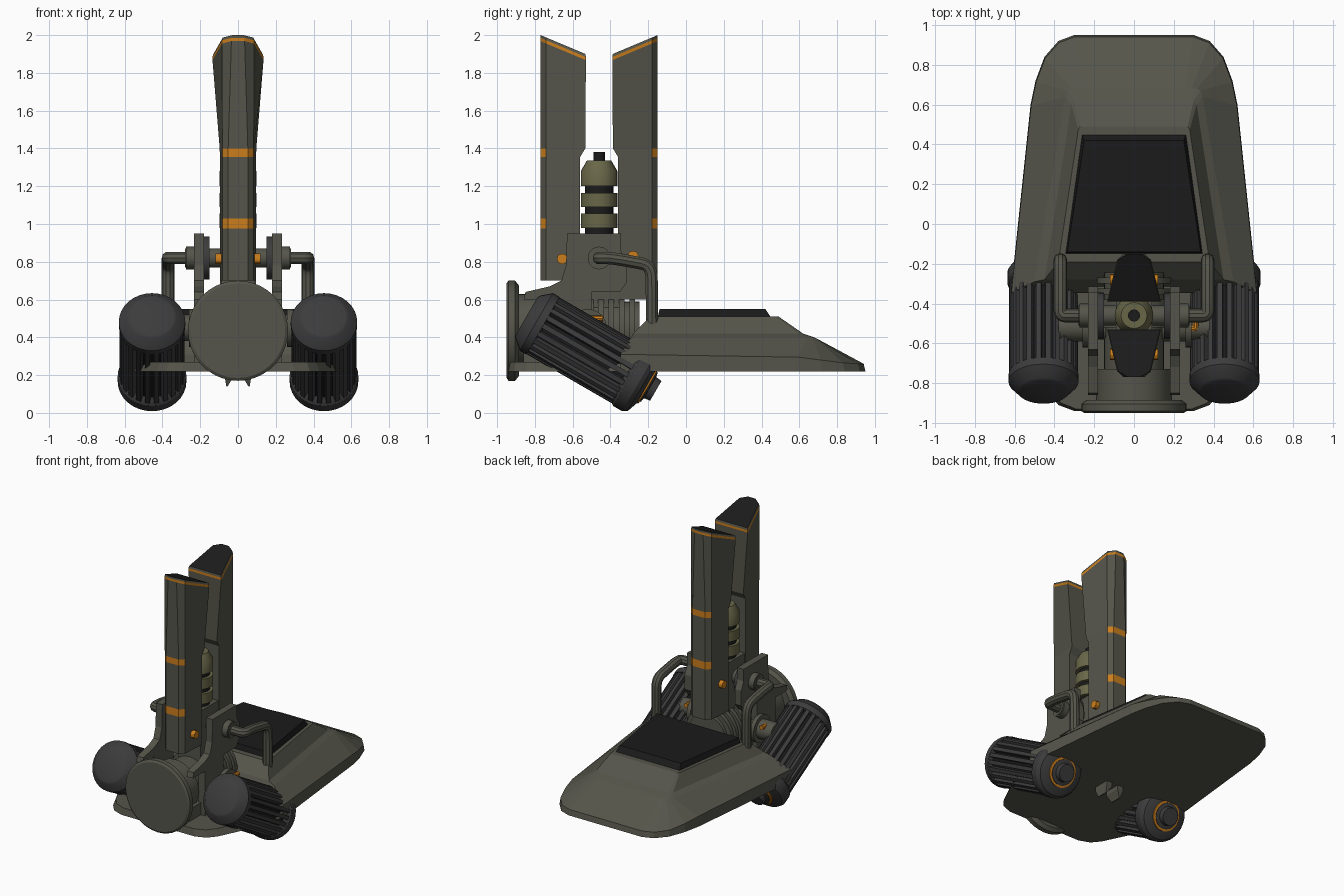
import bpy, bmesh
from math import sin, cos, pi, radians
from mathutils import Matrix, Vector

if "Cube" in bpy.data.objects:
    bpy.data.objects.remove(bpy.data.objects["Cube"])


def mat(name, c):
    m = bpy.data.materials.new(name)
    m.diffuse_color = (*c, 1)
    m.use_nodes = True
    m.node_tree.nodes["Principled BSDF"].inputs["Base Color"].default_value = m.diffuse_color
    return m


OLIVE = mat("olive", (0.09, 0.09, 0.07))
DARK = mat("dark_metal", (0.045, 0.045, 0.045))
BLACK = mat("black", (0.011, 0.011, 0.011))
ORANGE = mat("orange", (0.6, 0.21, 0.012))
KHAKI = mat("khaki", (0.14, 0.135, 0.065))
smooth = []


def finish(name, bm, mats, loc=(0, 0, 0), rot=(0, 0, 0)):
    bmesh.ops.recalc_face_normals(bm, faces=bm.faces)
    me = bpy.data.meshes.new(name)
    bm.to_mesh(me)
    bm.free()
    for m in mats:
        me.materials.append(m)
    ob = bpy.data.objects.new(name, me)
    ob.location, ob.rotation_euler = loc, rot
    bpy.context.collection.objects.link(ob)
    return ob


def loft(name, rings, mats, pick=lambda i, j: 0, cap=0, loc=(0, 0, 0), rot=(0, 0, 0)):
    """Skin closed rings of equal length; pick(level, side) gives the material slot."""
    bm = bmesh.new()
    R = [[bm.verts.new(p) for p in r] for r in rings]
    n = len(R[0])
    for i in range(len(R) - 1):
        for j in range(n):
            k = (j + 1) % n
            f = bm.faces.new((R[i][j], R[i][k], R[i + 1][k], R[i + 1][j]))
            f.material_index = pick(i, j)
    bm.faces.new(R[0])
    bm.faces.new(R[-1]).material_index = cap
    return finish(name, bm, mats, loc, rot)


def lathe(name, prof, loc, rot, mats, seg=32, pick=lambda i, j: 0, cap=0):
    rings = [[(r * cos(2 * pi * k / seg), r * sin(2 * pi * k / seg), t) for k in range(seg)] for r, t in prof]
    ob = loft(name, rings, mats, pick, cap, loc, rot)
    smooth.append(ob)
    return ob


def box(name, lo, hi, m):
    rings = [[(lo[0], lo[1], z), (hi[0], lo[1], z), (hi[0], hi[1], z), (lo[0], hi[1], z)] for z in (lo[2], hi[2])]
    return loft(name, rings, [m])


def mirror(half):
    return [tuple(p) for p in half] + [(-p[0], *p[1:]) for p in reversed(half)]


def pipe(name, pts, r, m):
    cu = bpy.data.curves.new(name, 'CURVE')
    cu.dimensions, cu.bevel_depth, cu.bevel_resolution, cu.use_fill_caps = '3D', r, 3, True
    sp = cu.splines.new('NURBS')
    sp.points.add(len(pts) - 1)
    for q, p in zip(sp.points, pts):
        q.co = (*p, 1)
    sp.order_u, sp.use_endpoint_u, sp.resolution_u = 3, True, 6
    tmp = bpy.data.objects.new(name + "_curve", cu)
    bpy.context.collection.objects.link(tmp)
    me = bpy.data.meshes.new_from_object(tmp.evaluated_get(bpy.context.evaluated_depsgraph_get()))
    bpy.data.objects.remove(tmp)
    me.materials.clear()
    me.materials.append(m)
    ob = bpy.data.objects.new(name, me)
    bpy.context.collection.objects.link(ob)
    smooth.append(ob)


ALONG_X, ALONG_Y = (0, pi / 2, 0), (-pi / 2, 0, 0)

# Faceted hull: stacked rings narrowing to a flat deck
low = [(.30, .95), (.38, .92), (.45, .84), (.495, .72), (.52, .60), (.62, -.35)]
rim_z = [.26, .26, .265, .28, .295, .31]
shoulder = [(.26, .68), (.29, .68), (.315, .68), (.335, .67), (.345, .64), (.50, -.29)]
ledge = [(.24, .62), (.26, .62), (.28, .62), (.30, .62), (.315, .60), (.45, -.28)]
deck = [(.22, .49), (.24, .49), (.255, .49), (.27, .49), (.28, .475), (.38, -.19)]
loft("hull", [mirror([(x, y, .22) for x, y in low]),
              mirror([(x * .995, y * .99, z) for (x, y), z in zip(low, rim_z)]),
              mirror([(x, y, .40) for x, y in shoulder]),
              mirror([(x, y, .42) for x, y in ledge]),
              mirror([(x, y, .51) for x, y in deck])], [OLIVE])
tail = [(.62, -.35), (.56, -.58), (.43, -.85), (.38, -.91), (.30, -.94)]
loft("rear_slab", [mirror([(x, y, .22) for x, y in tail]), mirror([(x * .96, y * .99, .27) for x, y in tail])], [OLIVE])

# Black deck panel
loft("deck_panel", [mirror([(.262, .45, .505), (.345, -.15, .505)]), mirror([(.25, .42, .55), (.335, -.14, .55)])], [BLACK])

# Round front disc and ribbed drum behind it
lathe("front_disc", [(.25, 0), (.265, .01), (.265, .045), (.24, .065)], (0, -.95, .435), ALONG_Y, [OLIVE], 40)
drum = [(.19, 0), (.19, .17), (.15, .17), (.15, .38)]
for k in range(5):
    t = .38 + k * .055
    drum += [(.185, t), (.185, t + .03), (.15, t + .03), (.15, t + .055)]
lathe("ribbed_drum", drum, (0, -.90, .44), ALONG_Y, [OLIVE], 32)
box("drum_cradle", (-.2, -.86, .25), (.2, -.28, .36), OLIVE)
for s in (-1, 1):
    loft("belly_prong", [[(s * a, y, z) for a, y in ((.025, -.32), (.07, -.32), (.07, -.2), (.025, -.2))]
                         for z in (.22, .19)] + [[(s * a, y, .14) for a, y in
                         ((.055, -.30), (.062, -.30), (.062, -.22), (.055, -.22))]], [OLIVE])


# Twin upright blades facing each other around the core rod
def blade(name, s, bottom):
    def ring(z, wo, wm, wi, inner, drop=None):
        half = [(wo, .31), (wm, .28), (wi, inner)]
        return mirror([(w, -.46 + s * o, z - (.42 * (.31 - o) if drop else 0)) for w, o in half])
    base = (.052, .083, .096, .10)
    upper = (.035, .085, .135, .07)
    rings = [ring(z, *base) for z in (bottom, .975, 1.03, 1.355)]
    rings += [ring(1.40, .052, .083, .097, .073)]
    rings += [ring(z, *upper, True) for z in (1.968, 1.985)]
    rings += [ring(2.0, .03, .08, .13, .073, True)]

    def pick(i, j):
        return 1 if (i in (1, 3) and j in (0, 4, 5)) or i == 5 else 0
    loft(name, rings, [OLIVE, ORANGE, BLACK], pick, 2)


blade("front_blade", -1, .70)
blade("rear_blade", 1, .60)

# Banded core rod
rod, slots = [], []
for z in (.98, 1.09):
    rod += [(.075, z - .035), (.075, z), (.097, z), (.097, z + .075), (.075, z + .075)]
    slots += [1, 0, 0, 0, 1]
rod += [(.075, 1.2), (.097, 1.2), (.097, 1.28), (.065, 1.335), (.03, 1.335), (.03, 1.38)]
slots += [0, 0, 0, 0, 1, 1]
lathe("core_rod", rod, (0, -.46, 0), (0, 0, 0), [KHAKI, BLACK], 24, lambda i, j: slots[i], 1)
box("core_block", (-.09, -.57, .55), (.09, -.35, .95), OLIVE)

# Pivot shaft through the blades
lathe("pivot_shaft", [(.05, -.28), (.05, .28)], (0, -.46, .82), ALONG_X, [OLIVE])

bracket = [(-.63, .95), (-.345, .95), (-.345, .86), (-.315, .80), (-.315, .69), (-.35, .64), (-.50, .64), (-.50, .27),
           (-.72, .27), (-.72, .60), (-.86, .60), (-.85, .64), (-.72, .67), (-.66, .70), (-.635, .78)]
TILT = (radians(-120), 0, 0)
for s in (-1, 1):
    side = "right" if s > 0 else "left"
    # Side bracket with hubs
    loft(side + "_bracket", [[(s * x, y, z) for y, z in bracket] for x in (.18, .232)], [OLIVE])
    lathe(side + "_pivot_flange", [(.115, -.015), (.115, .015)], (s * .165, -.46, .82), ALONG_X, [DARK])
    lathe(side + "_pivot_hub", [(.06, -.04), (.06, .04)], (s * .235, -.46, .82), ALONG_X, [OLIVE])
    for y, z in ((-.655, .815), (-.28, .83)):
        lathe(side + "_bolt", [(.028, -.02), (.028, .02)], (s * .10, y, z), ALONG_X, [ORANGE], 12)
    # Bent pipe into the hull and small orange line
    pipe(side + "_pipe", [(s * .2, -.46, .82), (s * .32, -.46, .82), (s * .37, -.46, .82), (s * .37, -.40, .82),
                          (s * .37, -.28, .80), (s * .37, -.185, .78), (s * .37, -.18, .66), (s * .37, -.18, .42)],
         .034, OLIVE)
    pipe(side + "_fuel_line", [(s * .22, -.525, .5), (s * .29, -.525, .5), (s * .31, -.525, .5), (s * .31, -.50, .5),
                               (s * .31, -.44, .5)], .016, ORANGE)
    # Engine mount
    lathe(side + "_mount", [(.07, -.12), (.07, 0), (.1, 0), (.1, .03), (.06, .03), (.06, .12)],
          (s * .26, -.52, .45), ALONG_X, [OLIVE])
    # Tilted engine: core, cap, fins, flange and nozzle
    loc = (s * .455, -.554, .344)
    lathe(side + "_engine_core", [(.145, -.27), (.145, .32)], loc, TILT, [BLACK])
    lathe(side + "_engine_cap", [(.115, -.335), (.13, -.328), (.176, -.275), (.176, -.235), (.14, -.225)],
          loc, TILT, [DARK])
    lathe(side + "_engine_flange", [(.15, .27), (.172, .285), (.182, .30), (.182, .355), (.165, .38), (.11, .40)],
          loc, TILT, [DARK])
    lathe(side + "_engine_ring", [(.105, .38), (.105, .408), (.08, .412)], loc, TILT, [ORANGE])
    lathe(side + "_nozzle", [(.09, .38), (.09, .415), (.065, .42), (.06, .455)], loc, TILT, [DARK])
    bm = bmesh.new()
    for k in range(22):
        M = Matrix.Rotation(2 * pi * k / 22, 4, 'Z') @ Matrix.Translation((.155, 0, .025))
        bmesh.ops.create_cube(bm, size=1, matrix=M @ Matrix.Diagonal((.036, .027, .53, 1)))
    finish(side + "_engine_fins", bm, [DARK], loc, TILT)

# Smooth the round parts, keeping hard edges
bpy.ops.object.select_all(action='DESELECT')
for ob in smooth:
    ob.select_set(True)
bpy.context.view_layer.objects.active = smooth[0]
bpy.ops.object.shade_smooth_by_angle(angle=radians(30))
